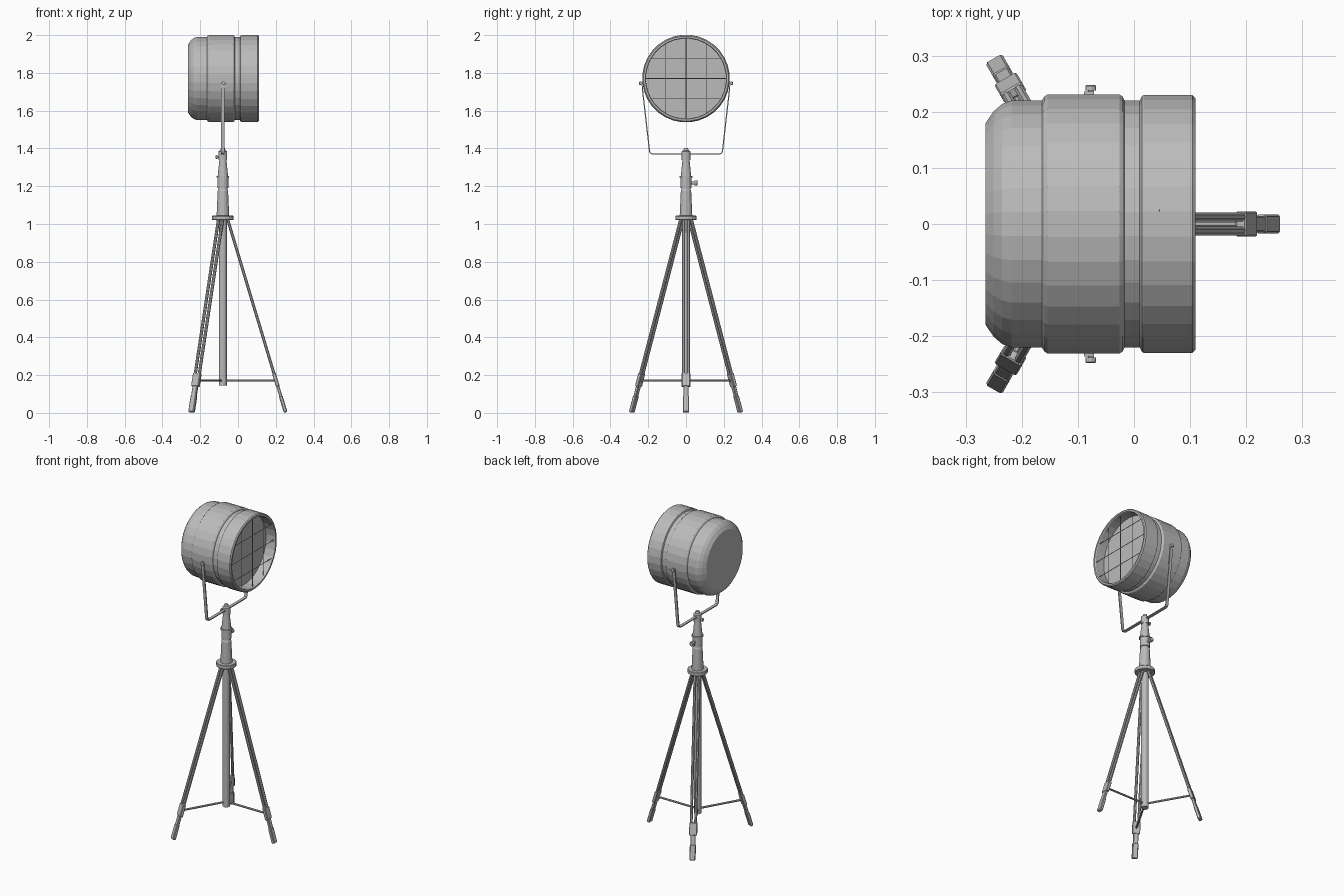
import bpy
import bmesh
from math import cos, sin, pi, radians
from mathutils import Vector, Matrix

cube = bpy.data.objects.get("Cube")
if cube:
    bpy.data.objects.remove(cube, do_unlink=True)

grey = bpy.data.materials.new("metal_grey")
grey.use_nodes = True
colour = (0.5, 0.5, 0.5, 1)
grey.diffuse_color = colour
grey.node_tree.nodes["Principled BSDF"].inputs["Base Color"].default_value = colour

COLUMN_X = -0.08
HEAD_Z = 1.77


def finish(name, bm):
    bmesh.ops.recalc_face_normals(bm, faces=bm.faces)
    mesh = bpy.data.meshes.new(name)
    bm.to_mesh(mesh)
    bm.free()
    mesh.materials.append(grey)
    obj = bpy.data.objects.new(name, mesh)
    bpy.context.collection.objects.link(obj)
    return obj


def lathe(name, profile, origin, axis, sides):
    """Spin (distance, radius) pairs around an axis and cap both ends."""
    bm = bmesh.new()
    frame = Matrix.Translation(origin) @ Vector(axis).to_track_quat('Z', 'Y').to_matrix().to_4x4()
    rings = []
    for d, r in profile:
        angles = [2 * pi * (i + 0.5) / sides for i in range(sides)]
        rings.append([bm.verts.new(frame @ Vector((r * cos(a), r * sin(a), d))) for a in angles])
    for low, high in zip(rings, rings[1:]):
        for i in range(sides):
            j = (i + 1) % sides
            bm.faces.new((low[i], low[j], high[j], high[i]))
    bm.faces.new(rings[0])
    bm.faces.new(rings[-1])
    return finish(name, bm)


def rod(name, start, end, radius, sides=8):
    start, end = Vector(start), Vector(end)
    length = (end - start).length
    return lathe(name, [(0, radius), (length, radius)], start, end - start, sides)


def bar(name, start, end, across, width, depth, bevel):
    """Bevelled box running from start to end, 'width' measured along across."""
    start, end = Vector(start), Vector(end)
    along = (end - start).normalized()
    side = Vector(across).normalized()
    frame = Matrix((side, along.cross(side), along)).transposed().to_4x4()
    frame.translation = (start + end) / 2
    bm = bmesh.new()
    bmesh.ops.create_cube(bm, size=1)
    bmesh.ops.scale(bm, vec=(width, depth, (end - start).length), verts=bm.verts)
    bmesh.ops.bevel(bm, geom=bm.edges[:], offset=bevel, segments=1, affect='EDGES')
    bmesh.ops.transform(bm, matrix=frame, verts=bm.verts)
    return finish(name, bm)


# Lamp housing: back shell, raised band, groove, front ring and recessed lens
housing = [
    (-0.265, 0.180), (-0.250, 0.202), (-0.235, 0.215), (-0.218, 0.221),
    (-0.164, 0.221), (-0.160, 0.228), (-0.154, 0.232), (-0.026, 0.232),
    (-0.020, 0.228), (-0.017, 0.221), (0.010, 0.221), (0.014, 0.229),
    (0.018, 0.231), (0.104, 0.231), (0.110, 0.225), (0.110, 0.215),
    (0.104, 0.212), (0.045, 0.212),
]
lathe("lamp_housing", housing, (0, 0, HEAD_Z), (1, 0, 0), 32)

# Wire guard across the opening
for i, offset in enumerate((-0.107, 0, 0.107)):
    half = (0.213 ** 2 - offset ** 2) ** 0.5
    rod(f"guard_wire_upright_{i}", (0.1, offset, HEAD_Z - half), (0.1, offset, HEAD_Z + half), 0.002, 6)
    rod(f"guard_wire_level_{i}", (0.1, -half, HEAD_Z + offset), (0.1, half, HEAD_Z + offset), 0.002, 6)

# Yoke: a flat strip bent into a U, with rounded lower corners
half_yoke = [(0.233, 1.755), (0.229, 1.70), (0.193, 1.385), (0.188, 1.375), (0.178, 1.371)]
path = half_yoke + [(-y, z) for y, z in reversed(half_yoke)]
bm = bmesh.new()
edge_a = [bm.verts.new((COLUMN_X - 0.009, y, z)) for y, z in path]
edge_b = [bm.verts.new((COLUMN_X + 0.009, y, z)) for y, z in path]
for i in range(len(path) - 1):
    bm.faces.new((edge_a[i], edge_a[i + 1], edge_b[i + 1], edge_b[i]))
yoke = finish("yoke", bm)
solid = yoke.modifiers.new("thickness", 'SOLIDIFY')
solid.thickness = 0.006
solid.offset = 0

# Pivot screws on both sides of the housing
for name, s in (("left", 1), ("right", -1)):
    screw = [(0, 0.005), (0.018, 0.005), (0.018, 0.010), (0.026, 0.010), (0.028, 0.007)]
    lathe(f"pivot_screw_{name}", screw, (-0.077, s * 0.22, 1.745), (0, s, 0), 12)

# Column: tube, collar plate, tapered sleeve, clamp ring and tip
column = [
    (0.145, 0.021), (1.020, 0.021), (1.020, 0.055), (1.023, 0.058),
    (1.041, 0.058), (1.044, 0.055), (1.044, 0.034), (1.175, 0.028),
    (1.185, 0.024), (1.190, 0.024), (1.190, 0.029), (1.246, 0.029),
    (1.246, 0.034), (1.254, 0.034), (1.254, 0.028), (1.340, 0.019),
    (1.340, 0.023), (1.385, 0.023), (1.390, 0.014), (1.402, 0.011),
]
lathe("column", column, (COLUMN_X, 0, 0), (0, 0, 1), 16)

# Tightening knobs
knob = [(0, 0.007), (0.022, 0.007), (0.022, 0.015), (0.036, 0.015), (0.039, 0.011)]
lathe("sleeve_knob", knob, (COLUMN_X, 0.022, 1.217), (0, 1, 0), 12)
small_knob = [(0, 0.005), (0.010, 0.005), (0.010, 0.011), (0.017, 0.011), (0.019, 0.008)]
lathe("tip_knob", small_knob, (COLUMN_X - 0.019, 0, 1.355), (-1, 0, 0), 12)

# Three legs: twin rods, clamp block, foot and brace to the column
for n in range(3):
    turn = Matrix.Rotation(radians(120 * n), 3, 'Z')
    across = turn @ Vector((0, 1, 0))
    base = Vector((COLUMN_X, 0, 0))

    def on_leg(z, side=0):
        radius = 0.333 - 0.308 * z / 1.025
        return base + turn @ Vector((radius, side, z))

    for s in (-1, 1):
        rod(f"leg_{n}_rod_{s}", on_leg(1.025, s * 0.0125), on_leg(0.15, s * 0.0125), 0.0085)
    bar(f"leg_{n}_clamp", on_leg(0.21), on_leg(0.14), across, 0.045, 0.02, 0.003)
    bar(f"leg_{n}_shin", on_leg(0.15), on_leg(0.07), across, 0.029, 0.016, 0.003)
    bar(f"leg_{n}_foot", on_leg(0.09), on_leg(0.003), across, 0.034, 0.02, 0.004)
    rod(f"leg_{n}_brace", base + Vector((0, 0, 0.172)), on_leg(0.172), 0.006)
